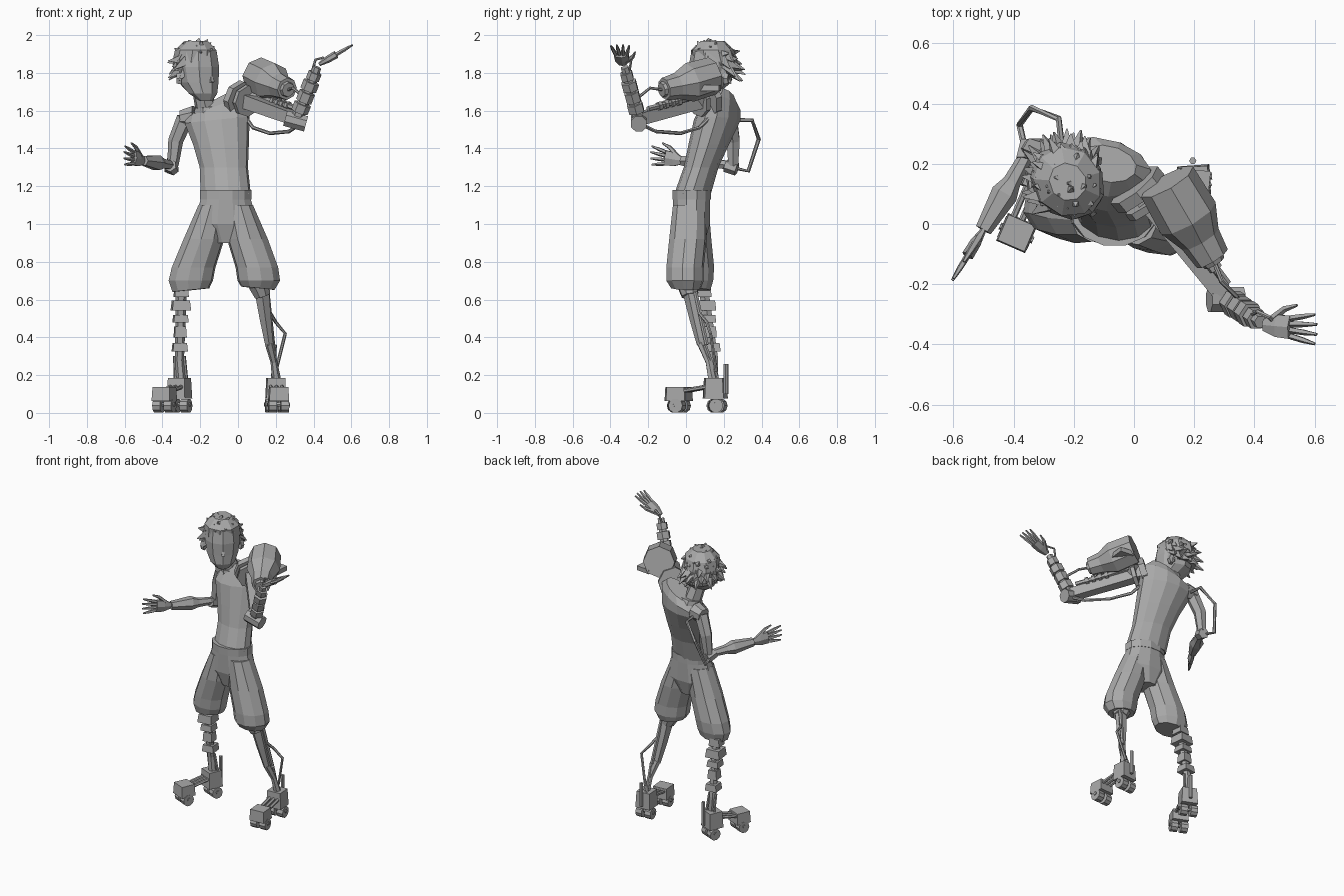
import bpy, bmesh, math, random
from mathutils import Vector as V

random.seed(4)
if "Cube" in bpy.data.objects:
    bpy.data.objects.remove(bpy.data.objects["Cube"])

grey = bpy.data.materials.new("plain grey")
grey.use_nodes = True
grey.diffuse_color = (0.4, 0.4, 0.4, 1)
grey.node_tree.nodes["Principled BSDF"].inputs["Base Color"].default_value = grey.diffuse_color


def skin(name, rings):
    """Join rings of points into a closed, flat shaded solid."""
    bm = bmesh.new()
    loops = [[bm.verts.new(p) for p in ring] for ring in rings]
    n = len(loops[0])
    for a, b in zip(loops, loops[1:]):
        for i in range(n):
            j = (i + 1) % n
            bm.faces.new((a[i], a[j], b[j], b[i]))
    bm.faces.new(loops[0])
    bm.faces.new(loops[-1])
    bmesh.ops.recalc_face_normals(bm, faces=bm.faces)
    mesh = bpy.data.meshes.new(name)
    bm.to_mesh(mesh)
    bm.free()
    mesh.materials.append(grey)
    obj = bpy.data.objects.new(name, mesh)
    bpy.context.collection.objects.link(obj)
    return obj


def loft(name, rows, sides=10, yaw=0.0):
    """Stack of level ellipses: x, y, z, half width, half depth, tilt."""
    rings = []
    for x, y, z, rx, ry, tilt in rows:
        ring = []
        for i in range(sides):
            a = math.tau * (i + 0.5) / sides
            u, v = rx * math.cos(a), ry * math.sin(a)
            ring.append((x + u * math.cos(yaw) - v * math.sin(yaw),
                         y + u * math.sin(yaw) + v * math.cos(yaw), z + tilt * u))
        rings.append(ring)
    return skin(name, rings)


def tube(name, path, radii, sides=6, side=(0, 1, 0), flat=1.0):
    """Polygonal bar along a path; side sets the wide direction."""
    path = [V(p) for p in path]
    if not isinstance(radii, (list, tuple)):
        radii = [radii] * len(path)
    rings = []
    for k, (p, r) in enumerate(zip(path, radii)):
        t = (path[min(k + 1, len(path) - 1)] - path[max(k - 1, 0)]).normalized()
        u = V(side) - t * t.dot(V(side))
        u.normalize()
        v = t.cross(u)
        turn = math.tau * (V((0.5, 0)).x / sides)
        rings.append([p + u * r * math.cos(turn + math.tau * i / sides)
                      + v * r * flat * math.sin(turn + math.tau * i / sides)
                      for i in range(sides)])
    return skin(name, rings)


def box(name, centre, size, yaw=0.0, taper=1.0):
    x, y, z = centre
    w, d, h = (s / 2 for s in size)
    r = math.sqrt(2)
    return loft(name, [(x, y, z - h, w * r, d * r, 0),
                       (x, y, z + h, w * r * taper, d * r * taper, 0)], 4, yaw)


def cuffs(name, start, end, spans, sides=6):
    """Thick collars along a limb: start fraction, end fraction, radius."""
    a, b = V(start), V(end)
    for i, (s, e, r) in enumerate(spans):
        tube(f"{name}_{i}", [a.lerp(b, s), a.lerp(b, e)], r, sides)


def hand(name, wrist, tip, side, thumb):
    w, t, s = V(wrist), V(tip), V(side)
    knuckle = w.lerp(t, 0.5)
    tube(name + "_palm", [w, w.lerp(t, 0.25), knuckle], [0.022, 0.042, 0.045], 6, side, 0.45)
    for i in range(4):
        k = (i - 1.5) * 0.02
        base, end = knuckle + s * k, t + s * k * 1.7
        end = base.lerp(end, 1 - 0.07 * abs(i - 1.5))
        tube(f"{name}_finger_{i}", [base, base.lerp(end, 0.5), end], [0.011, 0.01, 0.005], 5, side)
    root = w.lerp(t, 0.15) + s * thumb * 0.02
    tube(name + "_thumb", [root, w.lerp(t, 0.4) + s * thumb * 0.06,
                           w.lerp(t, 0.62) + s * thumb * 0.075], [0.014, 0.011, 0.005], 5, side)


# Torso, leaning back, with its left shoulder higher
loft("torso", [(-.065, .035, 1.16, .135, .095, 0), (-.075, .08, 1.30, .13, .09, 0),
               (-.09, .12, 1.42, .15, .105, 0), (-.11, .165, 1.55, .175, .12, .1),
               (-.11, .19, 1.62, .17, .095, .35), (-.09, .2, 1.67, .1, .06, .5)], 12, -.2)
tube("neck", [(-.16, .18, 1.57), (-.195, .14, 1.72)], [.06, .05], 7)
tube("collar", [(-.155, .18, 1.6), (-.16, .175, 1.63)], [.085, .075], 8)

# Shorts
loft("waistband", [(-.065, .03, 1.13, .14, .105, 0), (-.065, .03, 1.18, .14, .105, 0)], 12)
loft("hips", [(-.065, .03, .9, .07, .07, 0), (-.065, .03, 1.0, .175, .1, 0),
              (-.065, .03, 1.14, .135, .102, 0)], 12)
loft("right_short_leg", [(-.13, .03, 1.1, .08, .09, 0), (-.18, .035, .92, .11, .1, 0),
                         (-.235, .05, .77, .118, .1, 0), (-.25, .05, .7, .12, .095, 0),
                         (-.25, .05, .65, .1, .08, .1)], 10, -.15)
loft("left_short_leg", [(0, .02, 1.1, .08, .09, 0), (.05, .01, .92, .11, .1, 0),
                        (.1, -.005, .77, .115, .1, 0), (.11, -.005, .7, .115, .1, 0),
                        (.105, 0, .66, .09, .08, -.1)], 10, .15)

# Head, turned toward its left
facing = V((.61, -.79, 0))
middle = V((-.215, .135, 0))
profile = [(1.65, .075, .035, .03), (1.69, .05, .08, .075), (1.75, .01, .105, .115),
           (1.83, 0, .115, .125), (1.91, -.005, .105, .115), (1.96, -.01, .06, .07)]
loft("head", [(*(middle + facing * f).xy, z, w, d, 0) for z, f, w, d in profile], 10, .66)
across = V((.79, .61, 0))
for label, s in (("right", -1), ("left", 1)):
    p = middle + across * s * .108 + V((0, 0, 1.77))
    tube(label + "_ear", [p, p + across * s * .02 - facing * .015], [.035, .03], 6, (0, 0, 1), .6)
tube("nose", [middle + facing * .115 + V((0, 0, 1.79)), middle + facing * .125 + V((0, 0, 1.75))],
     [.006, .016], 4, across)

# Hair: swept locks over the crown and the back of the skull
loft("hair_cap", [(-.235, .16, 1.78, .105, .105, 0), (-.225, .15, 1.86, .12, .125, 0),
                  (-.22, .14, 1.92, .11, .12, 0), (-.22, .14, 1.97, .06, .065, 0)], 9, .66)
count = 90
for i in range(count):
    h = 1 - 1.45 * (i + .5) / count
    a = i * 2.4
    n = V((math.cos(a) * math.sqrt(1 - h * h), math.sin(a) * math.sqrt(1 - h * h), h))
    if n.dot(facing) > .25 and h < .55:
        continue
    root = middle + V((n.x * .11, n.y * .115, 1.85 + n.z * .115))
    sweep = n * .035 - facing * .02 + V((0, 0, -.02 - .02 * (1 - abs(h))))
    sweep += V([random.uniform(-.02, .02) for _ in range(3)])
    tube(f"hair_lock_{i}", [root - n * .02, root + sweep], [.035, .003], 4)

# Bent right arm
shoulder, elbow, wrist = (-.28, .23, 1.56), (-.345, .25, 1.31), (-.5, -.02, 1.335)
tube("right_shoulder", [(-.23, .22, 1.57), (-.3, .235, 1.56)], [.06, .045], 8)
tube("right_upper_arm", [shoulder, (-.33, .25, 1.44), elbow], [.045, .04, .03], 6)
tube("right_elbow", [(-.345, .27, 1.29), (-.36, .21, 1.31)], .035, 6)
tube("right_forearm", [elbow, (-.405, .14, 1.32), (-.43, .1, 1.325), wrist],
     [.022, .03, .045, .028], 6, (0, 0, 1))
hand("right_hand", wrist, (-.605, -.19, 1.365), (0, 0, 1), 1)
tube("right_arm_cable", [(-.24, .26, 1.55), (-.25, .35, 1.55), (-.34, .385, 1.45),
                         (-.38, .33, 1.28), (-.36, .24, 1.3)], .011, 6, (1, 0, .3))

# Raised left arm
root, elbow, wrist = (.02, .11, 1.66), (.31, -.25, 1.555), (.42, -.325, 1.83)
tube("shoulder_plate", [(.0, .13, 1.665), (.025, .1, 1.655)], .1, 8)
tube("shoulder_ring", [(.04, .08, 1.655), (.055, .06, 1.65)], .085, 8)
tube("left_upper_arm", [root, elbow], [.052, .045], 4, (0, 0, 1))
tube("arm_piston", [(.1, .08, 1.68), (.31, -.2, 1.61)], .015, 6)
cuffs("piston_coil", (.1, .08, 1.68), (.31, -.2, 1.61),
      [(k, k + .06, .024) for k in (.4, .52, .64, .76)])
tube("left_elbow", [(.25, -.25, 1.56), (.36, -.25, 1.53)], .045, 8)
tube("left_forearm", [elbow, wrist], [.035, .022])
cuffs("forearm_cuff", elbow, wrist, [(.14, .3, .046), (.34, .52, .043), (.56, .72, .044),
                                     (.76, .9, .036)])
hand("left_hand", (.43, -.335, 1.845), (.61, -.35, 1.95), (0, 1, 0), 1)
tube("wrist_cable", [(.39, -.3, 1.8), (.41, -.29, 1.87), (.45, -.31, 1.88), (.47, -.33, 1.86)], .007)
tube("under_arm_cable", [(.03, .14, 1.58), (.08, .07, 1.51), (.17, -.03, 1.48),
                         (.27, -.16, 1.49), (.33, -.24, 1.53)], .01)

# Canister over the arm
tube("canister", [(.11, .14, 1.785), (.18, .02, 1.75), (.22, -.05, 1.73), (.26, -.115, 1.715)],
     [.1, .105, .07, .06], 8)
tube("canister_nozzle", [(.255, -.11, 1.715), (.267, -.13, 1.71)], [.045, .038], 8)
tube("canister_bracket", [(.1, .1, 1.7), (.06, .06, 1.63)], .035, 4)
box("bracket_plate", (.2, .13, 1.72), (.1, .1, .03), -.1)
tube("canister_cable", [(.265, -.12, 1.71), (.29, -.19, 1.72), (.34, -.24, 1.68), (.36, -.28, 1.64)], .008)

# Right lower leg: a stack of blocks
knee, ankle = (-.3, .09, .67), (-.31, .15, .28)
tube("right_shin", [knee, ankle, (-.3, .15, .16)], [.03, .024, .024], 6)
for i, (f, w, h) in enumerate([(.08, .075, .05), (.26, .1, .055), (.44, .08, .04),
                               (.62, .065, .06), (.83, .08, .045)]):
    box(f"shin_block_{i}", V(knee).lerp(V(ankle), f), (w, w, h), .1, .88)
for s in (-1, 1):
    tube("right_ankle_rod", [(-.31 + s * .025, .15, .3), (-.3 + s * .03, .17, .15)], .009)

# Left lower leg: tapered struts
tube("left_knee", [(.11, .01, .68), (.13, .02, .62)], [.06, .045], 8)
tube("left_calf", [(.125, .02, .65), (.145, .05, .5), (.165, .08, .36)], [.04, .032, .022], 5)
tube("left_calf_rod", [(.155, .05, .64), (.185, .11, .36)], .012)
tube("left_shin", [(.165, .08, .37), (.19, .12, .27), (.205, .14, .17)], [.024, .018, .024])
tube("left_ankle_rod", [(.195, .1, .36), (.185, .17, .17)], .011)
tube("left_leg_cable", [(.17, .07, .53), (.2, .11, .48), (.25, .13, .42), (.2, .16, .22)], .009)


def foot(side, heel, toe):
    """Two wheeled blocks joined by rods."""
    h, t = V((*heel, 0)), V((*toe, 0))
    d = (h - t).normalized()
    u = V((d.y, -d.x, 0))
    yaw = math.atan2(u.y, u.x)
    box(side + "_heel_block", h + V((0, 0, .13)), (.105, .1, .11), yaw, .9)
    box(side + "_toe_block", t + V((0, 0, .1)), (.105, .1, .075), yaw, .92)
    tube(side + "_heel_post", [h + d * .065 + V((0, 0, .1)), h + d * .065 + V((0, 0, .26))], .012)
    for k in (-1, 0, 1):
        tube(side + "_foot_rod", [h + u * k * .03 + V((0, 0, .145)),
                                  t + u * k * .03 + V((0, 0, .11))], .011)
    for label, p in (("heel", h + d * .01), ("toe", t)):
        for k in (-1, 1):
            c = p + u * k * .032 + V((0, 0, .038))
            tube(f"{side}_{label}_wheel", [c - u * .022, c + u * .022], .038, 10, (0, 0, 1))
        c = p + V((0, 0, .045))
        tube(f"{side}_{label}_axle", [c - u * .06, c + u * .06], .012, 6, (0, 0, 1))


foot("right", (-.31, .155), (-.39, -.03))
foot("left", (.2, .145), (.215, -.06))
